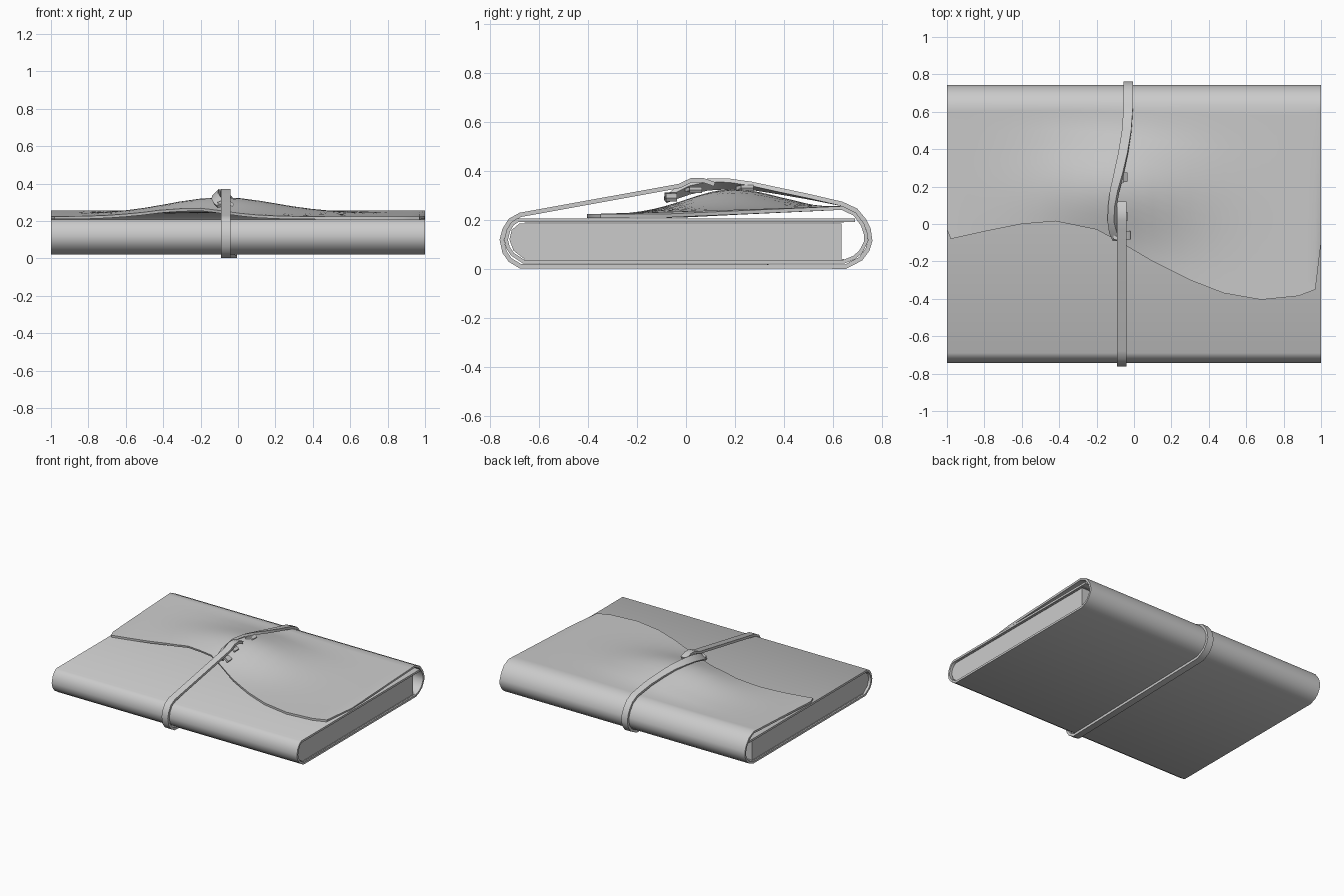
import bpy
from math import exp, cos, sin

cube = bpy.data.objects.get("Cube")
if cube:
    bpy.data.objects.remove(cube, do_unlink=True)


def make_object(name, verts, faces):
    mesh = bpy.data.meshes.new(name)
    mesh.from_pydata(verts, [], faces)
    mesh.update()
    obj = bpy.data.objects.new(name, mesh)
    bpy.context.collection.objects.link(obj)
    bpy.ops.object.select_all(action='DESELECT')
    bpy.context.view_layer.objects.active = obj
    obj.select_set(True)
    return obj


def loft(name, rows, thickness):
    """Skin rows of points into a sheet and thicken it inward."""
    n = len(rows[0])
    verts = [p for row in rows for p in row]
    faces = [(i * n + j, (i + 1) * n + j, (i + 1) * n + j + 1, i * n + j + 1)
             for i in range(len(rows) - 1) for j in range(n - 1)]
    obj = make_object(name, verts, faces)
    mod = obj.modifiers.new("Thickness", 'SOLIDIFY')
    mod.thickness = thickness
    mod.offset = -1
    mod.use_even_offset = True
    bpy.ops.object.modifier_apply(modifier=mod.name)
    bpy.ops.object.shade_smooth_by_angle(angle=0.7)
    return obj


def prism(name, profile, half):
    """Extrude a side profile (y, z) across x."""
    n = len(profile)
    verts = [(x, y, z) for x in (-half, half) for y, z in profile]
    faces = [(i, (i + 1) % n, n + (i + 1) % n, n + i) for i in range(n)]
    faces += [tuple(reversed(range(n))), tuple(range(n, 2 * n))]
    return make_object(name, verts, faces)


def ribbon(name, path, width, thickness, along_y=False):
    """Sweep a flat strip; each path point is x, y, z and roll."""
    rows = []
    for x, y, z, roll in path:
        c, s = cos(roll) * width / 2, sin(roll) * width / 2
        dx, dy = (0, c) if along_y else (c, 0)
        rows.append([(x - dx, y - dy, z - s), (x + dx, y + dy, z + s)])
    return loft(name, rows, thickness)


# Wavy front edge of the flap, as x and y
flap_edge = [(-1, -0.03), (-0.98, -0.08), (-0.8, -0.04), (-0.6, 0), (-0.42, 0.015),
             (-0.2, -0.03), (-0.07, -0.1), (0.1, -0.2), (0.3, -0.3), (0.48, -0.37),
             (0.68, -0.405), (0.88, -0.385), (0.97, -0.35), (1, -0.1)]
columns = []
for (x0, y0), (x1, y1) in zip(flap_edge, flap_edge[1:]):
    columns += [(x0, y0), ((x0 + x1) / 2, (y0 + y1) / 2)]
columns.append(flap_edge[-1])

# Cover: front panel, spine, bottom and back curve
wrap = [(0.69, 0.207), (-0.69, 0.207), (-0.715, 0.19), (-0.733, 0.16), (-0.743, 0.12),
        (-0.735, 0.085), (-0.715, 0.055), (-0.665, 0.022), (0.645, 0.022), (0.69, 0.04),
        (0.72, 0.065), (0.743, 0.11), (0.742, 0.145), (0.728, 0.185), (0.695, 0.23)]
rows = [[(x, y, z) for x, _ in columns] for y, z in wrap]

# Flap: sinks toward its edge and bulges over the strap knot
STEPS = 18
hinge_y, hinge_z = 0.64, 0.257
for i in range(STEPS + 1):
    t = i / STEPS
    row = []
    for x, edge in columns:
        y = hinge_y + (edge - hinge_y) * t
        bulge = 0.09 * exp(-((x + 0.1) / 0.42) ** 2 - ((y - 0.18) / 0.26) ** 2)
        row.append((x, y, hinge_z - 0.033 * t + bulge * min(1, t * 4)))
    rows.append(row)
loft("leather_cover", rows, 0.015)

# Page block and endpapers
prism("page_block", [(0.635, 0.04), (0.635, 0.187), (-0.68, 0.187), (-0.712, 0.16),
                     (-0.722, 0.12), (-0.705, 0.075), (-0.66, 0.04)], 0.985)
for side, z in (("bottom", 0.0375), ("top", 0.188)):
    prism(side + "_endpaper", [(0.645, z), (0.645, z + 0.003),
                               (-0.66, z + 0.003), (-0.66, z)], 0.99)

# Strap: over the front, beneath, up the back, then curling under itself
front_x, back_x = -0.065, -0.03
front = [(0.12, 0.355), (0.07, 0.372), (0.02, 0.372), (-0.03, 0.348), (-0.68, 0.23),
         (-0.725, 0.205), (-0.75, 0.165), (-0.762, 0.12), (-0.75, 0.065),
         (-0.725, 0.03), (-0.68, 0.003)]
back = [(0.655, 0.001), (0.72, 0.035), (0.75, 0.075), (0.762, 0.115), (0.755, 0.165),
        (0.735, 0.205), (0.7, 0.247), (0.64, 0.275)]
path = [(front_x, y, z, 0) for y, z in front]
path += [(back_x, y, z, 0) for y, z in back]
path += [(-0.04, 0.5, 0.305, 0.1), (-0.06, 0.38, 0.328, 0.2), (-0.085, 0.27, 0.348, 0.35),
         (-0.108, 0.18, 0.355, 0.6), (-0.122, 0.09, 0.352, 0.8), (-0.124, 0.01, 0.335, 0.8),
         (-0.112, -0.05, 0.312, 0.6), (-0.09, -0.09, 0.29, 0.3)]
ribbon("strap", path, 0.05, 0.018)

# Tucked tail under the strap crossing and small loose tabs
ribbon("strap_tail", [(-0.11, -0.06, 0.3, 0), (-0.08, -0.065, 0.312, 0),
                      (-0.045, -0.06, 0.308, 0), (-0.02, -0.06, 0.29, 0)],
       0.045, 0.018, along_y=True)
for i, (y, z) in enumerate(((0.25, 0.343), (0.04, 0.335))):
    ribbon("knot_tab_%d" % (i + 1), [(-0.085, y - 0.02, z - 0.005, 0), (-0.055, y, z, 0),
                                     (-0.035, y, z - 0.012, 0)],
           0.05, 0.014, along_y=True)
